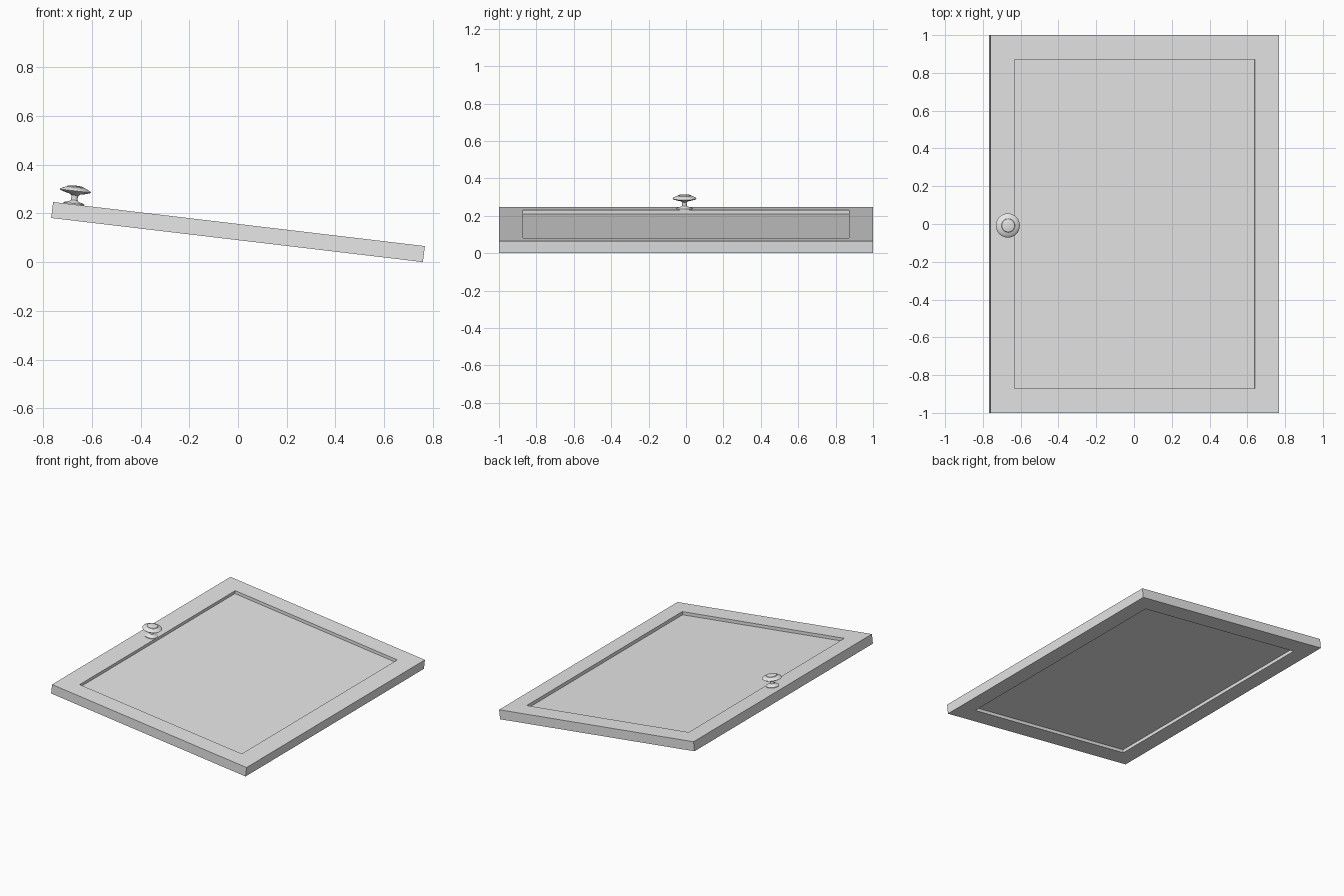
import bpy, bmesh, math
from mathutils import Matrix, Vector

cube = bpy.data.objects.get("Cube")
if cube:
    bpy.data.objects.remove(cube, do_unlink=True)

HALF_W, HALF_L, HALF_T = 0.7685, 1.0, 0.033   # door half width, length, thickness
RAIL, RECESS = 0.181, 0.022                   # frame width and panel depth
TILT = Matrix.Translation((0, 0, 0.1235)) @ Matrix.Rotation(0.118, 4, 'Y')

grey = bpy.data.materials.new("light grey")
grey.use_nodes = True
grey.diffuse_color = (0.8, 0.8, 0.8, 1)
grey.node_tree.nodes["Principled BSDF"].inputs["Base Color"].default_value = (0.8, 0.8, 0.8, 1)


def add_object(name, bm, matrix):
    bmesh.ops.recalc_face_normals(bm, faces=bm.faces[:])
    mesh = bpy.data.meshes.new(name)
    bm.to_mesh(mesh)
    bm.free()
    mesh.materials.append(grey)
    obj = bpy.data.objects.new(name, mesh)
    bpy.context.collection.objects.link(obj)
    obj.matrix_world = matrix
    return obj


# Door slab with a panel recessed on both sides
bm = bmesh.new()
bmesh.ops.create_cube(bm, size=2, matrix=Matrix.Diagonal((HALF_W, HALF_L, HALF_T, 1)))
for face in [f for f in bm.faces if abs(f.normal.z) > 0.9]:
    inward = face.normal * -RECESS
    bmesh.ops.inset_region(bm, faces=[face], thickness=RAIL)
    pushed = bmesh.ops.extrude_discrete_faces(bm, faces=[face])["faces"][0]
    bmesh.ops.translate(bm, verts=pushed.verts[:], vec=inward)
add_object("door_panel", bm, TILT)

# Turned knob: (radius, height) from base plate to crown
profile = [(0, -0.003), (0.043, -0.003), (0.043, 0.004), (0.036, 0.008), (0.020, 0.012),
           (0.014, 0.018), (0.013, 0.030), (0.015, 0.038), (0.022, 0.043), (0.045, 0.048),
           (0.061, 0.053), (0.064, 0.056), (0.061, 0.060), (0.050, 0.066), (0.036, 0.071),
           (0.034, 0.074), (0.020, 0.077), (0, 0.078)]
bm = bmesh.new()
verts = [bm.verts.new((r, 0, h)) for r, h in profile]
edges = [bm.edges.new(pair) for pair in zip(verts, verts[1:])]
bmesh.ops.spin(bm, geom=verts + edges, cent=(0, 0, 0), axis=(0, 0, 1),
               angle=math.tau, steps=32, use_duplicate=False)
bmesh.ops.remove_doubles(bm, verts=bm.verts[:], dist=0.0001)
knob = add_object("knob", bm, TILT @ Matrix.Translation(Vector((-0.683, -0.008, HALF_T))))

bpy.ops.object.select_all(action='DESELECT')
knob.select_set(True)
bpy.context.view_layer.objects.active = knob
bpy.ops.object.shade_smooth_by_angle(angle=math.radians(35))
